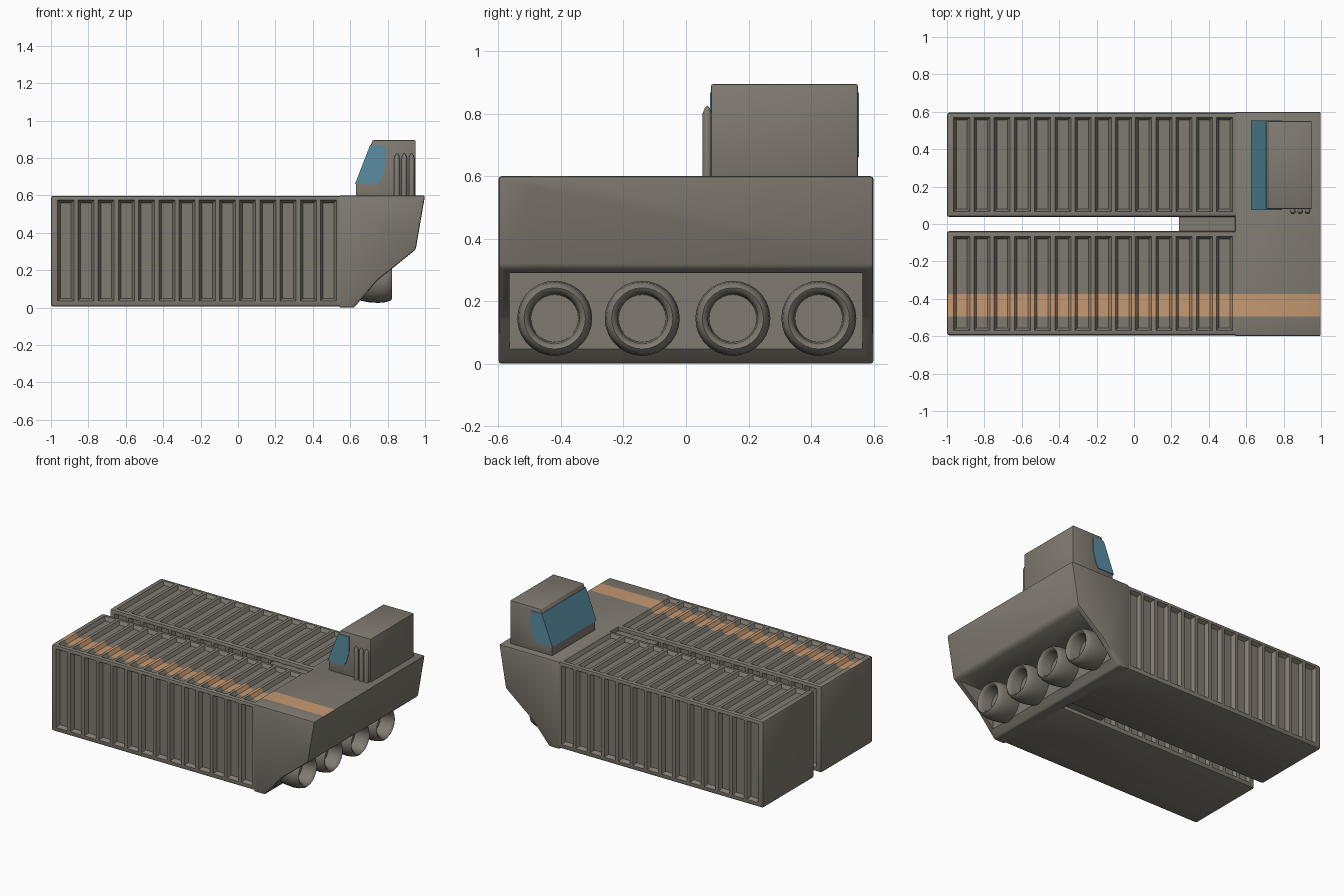
import bpy, bmesh, math
from mathutils import Vector

if "Cube" in bpy.data.objects:
    bpy.data.objects.remove(bpy.data.objects["Cube"])


def material(name, rgb):
    m = bpy.data.materials.new(name)
    m.diffuse_color = (*rgb, 1)
    m.use_nodes = True
    m.node_tree.nodes["Principled BSDF"].inputs["Base Color"].default_value = m.diffuse_color
    return m


HULL = material("warm_grey_hull", (0.215, 0.195, 0.163))
ORANGE = material("orange_stripe", (0.56, 0.32, 0.165))
BLUE = material("blue_glass", (0.10, 0.27, 0.36))


def make(name, bm, mats, smooth=True):
    bmesh.ops.recalc_face_normals(bm, faces=bm.faces[:])
    me = bpy.data.meshes.new(name)
    bm.to_mesh(me)
    bm.free()
    ob = bpy.data.objects.new(name, me)
    bpy.context.collection.objects.link(ob)
    for m in mats:
        me.materials.append(m)
    if smooth:
        shade(ob)
    return ob


def shade(ob):
    bpy.ops.object.select_all(action='DESELECT')
    ob.select_set(True)
    bpy.context.view_layer.objects.active = ob
    bpy.ops.object.shade_smooth_by_angle(angle=math.radians(40))


def extrude_y(profile, y0, y1, bevel=0.0):
    """Solid from an x/z profile swept along y."""
    bm = bmesh.new()
    f = bm.faces.new([bm.verts.new((x, y0, z)) for x, z in profile])
    r = bmesh.ops.extrude_face_region(bm, geom=[f])
    vs = [v for v in r["geom"] if isinstance(v, bmesh.types.BMVert)]
    bmesh.ops.translate(bm, verts=vs, vec=(0, y1 - y0, 0))
    bmesh.ops.recalc_face_normals(bm, faces=bm.faces[:])
    if bevel:
        bmesh.ops.bevel(bm, geom=bm.edges[:], offset=bevel, segments=2,
                        profile=0.5, affect='EDGES')
    return bm


def box(x0, x1, y0, y1, z0, z1, bevel=0.0):
    return extrude_y([(x0, z0), (x1, z0), (x1, z1), (x0, z1)], y0, y1, bevel)


def cut(ob, cutter):
    """Boolean difference, baked into the mesh."""
    mod = ob.modifiers.new("cut", 'BOOLEAN')
    mod.operation = 'DIFFERENCE'
    mod.solver = 'EXACT'
    mod.object = cutter
    bpy.context.view_layer.objects.active = ob
    bpy.ops.object.modifier_apply(modifier=mod.name)
    bpy.data.objects.remove(cutter)


def paint_stripe(ob):
    """Split the deck along the stripe edges and colour the upward faces."""
    bm = bmesh.new()
    bm.from_mesh(ob.data)
    bmesh.ops.triangulate(bm, faces=bm.faces[:])
    for y in (-0.495, -0.375):
        bmesh.ops.bisect_plane(bm, geom=bm.verts[:] + bm.edges[:] + bm.faces[:],
                               plane_co=(0, y, 0), plane_no=(0, 1, 0))
    bm.normal_update()
    for f in bm.faces:
        c = f.calc_center_median()
        f.material_index = int(-0.495 < c.y < -0.375 and c.z > 0.56
                               and (f.normal.z > 0.3 or abs(f.normal.x) > 0.3)
                               and -0.995 < c.x < 0.995)
    bm.to_mesh(ob.data)
    bm.free()


def groove(bm, x0, x1, u0, u1, point):
    """Tapered cutter; point(x, u, h) places it, h = height over the surface."""
    vs = []
    for h, g in ((-0.024, 0.0), (0.012, 0.021)):
        for x in (x0 - g, x1 + g):
            for u in (u0 - g, u1 + g):
                vs.append(bm.verts.new(point(x, u, h)))
    bmesh.ops.convex_hull(bm, input=vs)


# Two long cargo prongs with corrugated top, outer and inner walls
IN, OUT, TOP = 0.038, 0.595, 0.598
for s, side in ((1, "rear"), (-1, "front")):
    ya, yb = sorted((s * IN, s * OUT))
    prong = make("cargo_prong_" + side,
                 box(-1, 0.60, ya, yb, 0.006, TOP, 0.012), [HULL, ORANGE], False)
    bm = bmesh.new()
    for i in range(14):
        x0 = -0.95 + i * 0.1081
        x1 = x0 + 0.058
        groove(bm, x0, x1, 0.08, 0.555, lambda x, u, h: (x, s * u, TOP + h))
        groove(bm, x0, x1, 0.05, 0.56, lambda x, u, h: (x, s * (OUT + h), u))
        groove(bm, x0, x1, 0.05, 0.56, lambda x, u, h: (x, s * (IN - h), u))
    cut(prong, make("groove_cutter", bm, [HULL], False))
    paint_stripe(prong)
    shade(prong)

# Stern block with an engine recess
stern = make("stern_block", extrude_y(
    [(0.54, 0), (0.62, 0), (0.745, 0.145), (0.95, 0.31), (1, 0.6), (0.54, 0.6)],
    -0.6, 0.6, 0.01), [HULL, ORANGE], False)
cut(stern, make("recess_cutter", box(0.66, 1.2, -0.565, 0.565, 0.022, 0.29),
                [HULL], False))
paint_stripe(stern)
shade(stern)

# Connector beam in the slot between the prongs
make("slot_connector", box(0.24, 0.56, -0.045, 0.045, 0.03, 0.57), [HULL])

# Four hollow engine nozzles, turned around the x axis
NOZZLE = [(0.64, 0.0), (0.64, 0.105), (0.70, 0.117), (0.75, 0.12), (0.79, 0.116),
          (0.815, 0.108), (0.824, 0.098), (0.818, 0.088), (0.80, 0.08),
          (0.73, 0.076), (0.73, 0.0)]
for i, y in enumerate((-0.42, -0.14, 0.15, 0.425)):
    bm = bmesh.new()
    vs = [bm.verts.new((x, 0, r)) for x, r in NOZZLE]
    es = [bm.edges.new(p) for p in zip(vs, vs[1:])]
    bmesh.ops.spin(bm, geom=vs + es, cent=(0, 0, 0), axis=(1, 0, 0),
                   angle=math.tau, steps=28)
    bmesh.ops.remove_doubles(bm, verts=bm.verts[:], dist=0.0005)
    bmesh.ops.translate(bm, verts=bm.verts[:], vec=(0, y, 0.145))
    make("engine_nozzle_%d" % (i + 1), bm, [HULL])

# Bridge tower
make("bridge_tower", extrude_y(
    [(0.63, 0.59), (0.95, 0.59), (0.95, 0.895), (0.72, 0.895), (0.63, 0.66)],
    0.08, 0.55, 0.006), [HULL])

# Wrap-around window, a thin shell just proud of the tower
make("bridge_window", extrude_y(
    [(0.626, 0.662), (0.75, 0.662), (0.768, 0.69), (0.79, 0.77), (0.79, 0.868),
     (0.706, 0.868)], 0.076, 0.554), [BLUE])

# Three exhaust pipes with pointed caps beside the tower
for i, x in enumerate((0.85, 0.889, 0.928)):
    bm = bmesh.new()
    vs = [bm.verts.new((r, 0, z)) for r, z in
          ((0, 0.59), (0.015, 0.59), (0.015, 0.80), (0.008, 0.818), (0, 0.826))]
    es = [bm.edges.new(p) for p in zip(vs, vs[1:])]
    bmesh.ops.spin(bm, geom=vs + es, cent=(0, 0, 0), axis=(0, 0, 1),
                   angle=math.tau, steps=12)
    bmesh.ops.remove_doubles(bm, verts=bm.verts[:], dist=0.0005)
    bmesh.ops.translate(bm, verts=bm.verts[:], vec=(x, 0.068, 0))
    make("exhaust_pipe_%d" % (i + 1), bm, [HULL])
